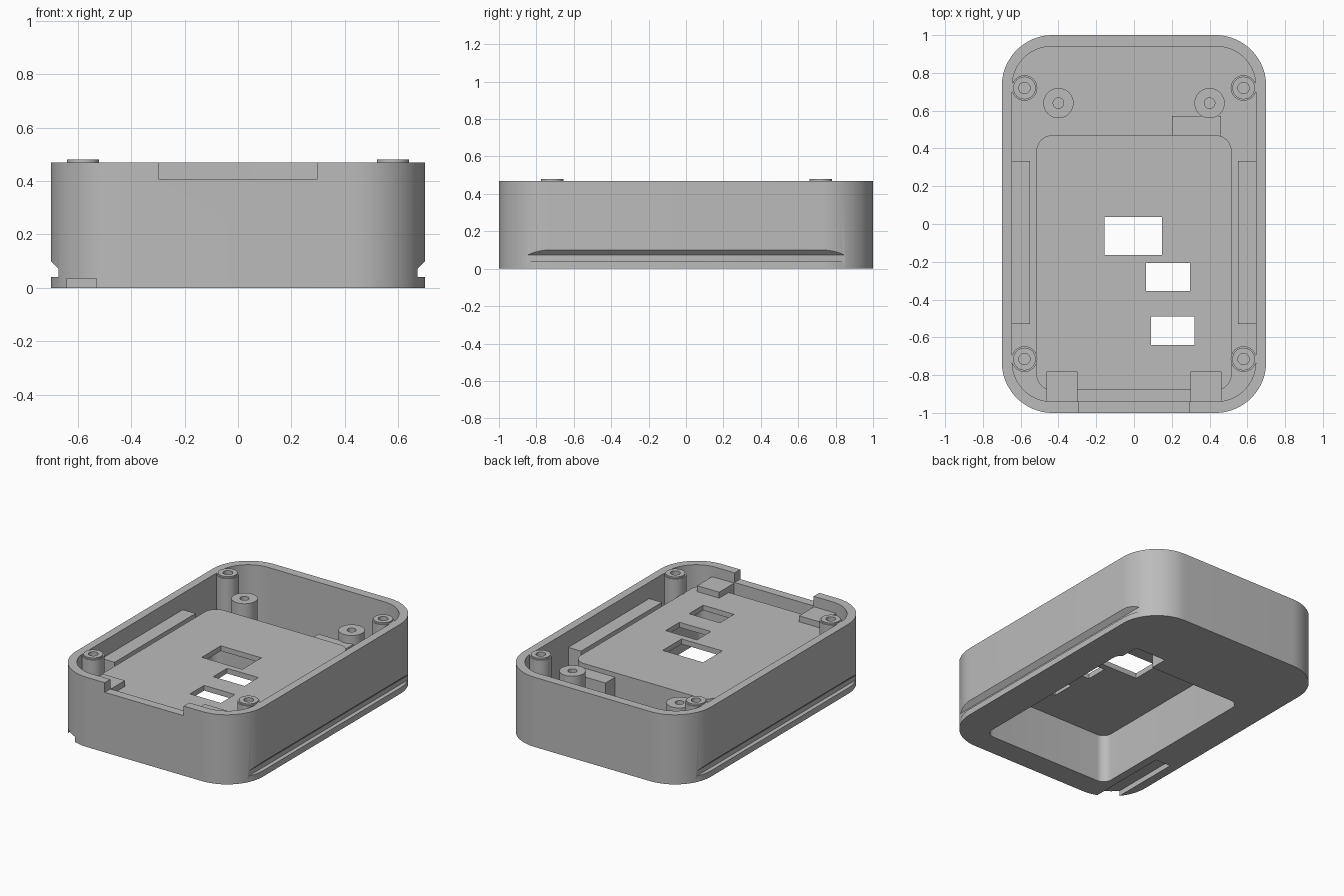
import bpy, bmesh, math

cube = bpy.data.objects.get("Cube")
if cube:
    bpy.data.objects.remove(cube, do_unlink=True)

grey = bpy.data.materials.new("plain grey")
grey.use_nodes = True
grey.diffuse_color = (0.5, 0.5, 0.5, 1)
grey.node_tree.nodes["Principled BSDF"].inputs["Base Color"].default_value = (0.5, 0.5, 0.5, 1)


def prism(name, points, lo, hi, axis="z"):
    """Extrude a flat outline from lo to hi along z or y."""
    bm = bmesh.new()
    if axis == "z":
        rings = [[bm.verts.new((a, b, t)) for a, b in points] for t in (lo, hi)]
    else:
        rings = [[bm.verts.new((a, t, b)) for a, b in points] for t in (lo, hi)]
    bm.faces.new(rings[0])
    bm.faces.new(rings[1])
    n = len(points)
    for i in range(n):
        j = (i + 1) % n
        bm.faces.new((rings[0][i], rings[0][j], rings[1][j], rings[1][i]))
    bmesh.ops.recalc_face_normals(bm, faces=bm.faces)
    mesh = bpy.data.meshes.new(name)
    bm.to_mesh(mesh)
    bm.free()
    mesh.materials.append(grey)
    obj = bpy.data.objects.new(name, mesh)
    bpy.context.collection.objects.link(obj)
    return obj


def box(name, x0, x1, y0, y1, z0, z1):
    return prism(name, [(x0, y0), (x1, y0), (x1, y1), (x0, y1)], z0, z1)


def rounded(name, x0, x1, y0, y1, z0, z1, r, steps=12):
    corners = [(x1 - r, y1 - r), (x0 + r, y1 - r), (x0 + r, y0 + r), (x1 - r, y0 + r)]
    points = []
    for k, (cx, cy) in enumerate(corners):
        for i in range(steps + 1):
            a = math.pi / 2 * (k + i / steps)
            points.append((cx + r * math.cos(a), cy + r * math.sin(a)))
    return prism(name, points, z0, z1)


def disc(name, x, y, r, z0, z1, sides=32):
    turn = [2 * math.pi * i / sides for i in range(sides)]
    return prism(name, [(x + r * math.cos(a), y + r * math.sin(a)) for a in turn], z0, z1)


def boolean(obj, other, operation="DIFFERENCE"):
    mod = obj.modifiers.new("boolean", "BOOLEAN")
    mod.operation = operation
    mod.solver = "EXACT"
    mod.object = other
    bpy.context.view_layer.objects.active = obj
    bpy.ops.object.modifier_apply(modifier=mod.name)
    bpy.data.objects.remove(other, do_unlink=True)


FLOOR, RIM, DECK = 0.07, 0.47, 0.36
parts = []


def recess_cutters():
    # Underside compartment and its latch pocket
    return [rounded("recess_cutter", -0.475, 0.475, -0.845, 0.43, -0.1, DECK - 0.035, 0.06),
            box("latch_cutter", 0.215, 0.445, 0.3, 0.55, -0.1, 0.3)]


# Outer shell with open top
shell = rounded("case_shell", -0.7, 0.7, -1, 1, 0, RIM, 0.27, 20)
boolean(shell, rounded("cavity_cutter", -0.645, 0.645, -0.94, 0.94, FLOOR, 1, 0.21, 20))
for cutter in recess_cutters():
    boolean(shell, cutter)
boolean(shell, box("front_notch_cutter", -0.295, 0.295, -1.1, -0.9, 0.405, 1))
boolean(shell, box("bottom_slot_cutter", -0.64, -0.53, -1.1, -0.42, -0.1, 0.035))

# Grip grooves low on both long sides
for s in (-1, 1):
    outline = [(s * 0.672, 0.04), (s * 0.672, 0.072), (s * 0.75, 0.15), (s * 0.75, 0.04)]
    boolean(shell, prism("groove_cutter", outline, -1.1, 1.1, "y"))
parts.append(shell)

# Raised compartment with windows in its deck
deck = rounded("compartment", -0.517, 0.517, -0.88, 0.47, FLOOR, DECK, 0.085)
boolean(deck, box("latch_housing", 0.2, 0.46, 0.4, 0.573, FLOOR, 0.33), "UNION")
for cutter in recess_cutters():
    boolean(deck, cutter)
for x0, x1, y0, y1 in [(-0.155, 0.148, -0.165, 0.038),
                       (0.063, 0.297, -0.355, -0.207),
                       (0.09, 0.32, -0.64, -0.49)]:
    boolean(deck, box("window_cutter", x0, x1, y0, y1, 0.2, 0.5))
parts.append(deck)

for s, side in ((1, "left"), (-1, "right")):
    # Side rails and front support tabs
    x0, x1 = sorted((s * 0.55, s * 0.65))
    parts.append(box(side + "_rail", x0, x1, -0.53, 0.333, FLOOR, DECK))
    x0, x1 = sorted((s * 0.298, s * 0.463))
    parts.append(box(side + "_front_tab", x0, x1, -0.945, -0.78, DECK - 0.03, 0.4))

    # Corner screw posts with a stepped collar
    for y, end in ((0.72, "back"), (-0.715, "front")):
        post = disc(f"{end}_{side}_screw_post", s * 0.58, y, 0.068, FLOOR, RIM)
        boolean(post, disc("collar", s * 0.58, y, 0.06, 0.4, 0.48), "UNION")
        boolean(post, disc("screw_hole", s * 0.58, y, 0.03, 0.2, 0.6))
        parts.append(post)

    # Shorter inner posts
    post = disc(side + "_inner_post", s * 0.4, 0.64, 0.08, FLOOR, 0.385)
    boolean(post, disc("screw_hole", s * 0.4, 0.64, 0.028, 0.2, 0.6))
    parts.append(post)

# Smooth the curved walls, keep the edges crisp
bpy.ops.object.select_all(action="DESELECT")
for part in parts:
    part.select_set(True)
bpy.context.view_layer.objects.active = shell
bpy.ops.object.shade_smooth_by_angle(angle=math.radians(30))
